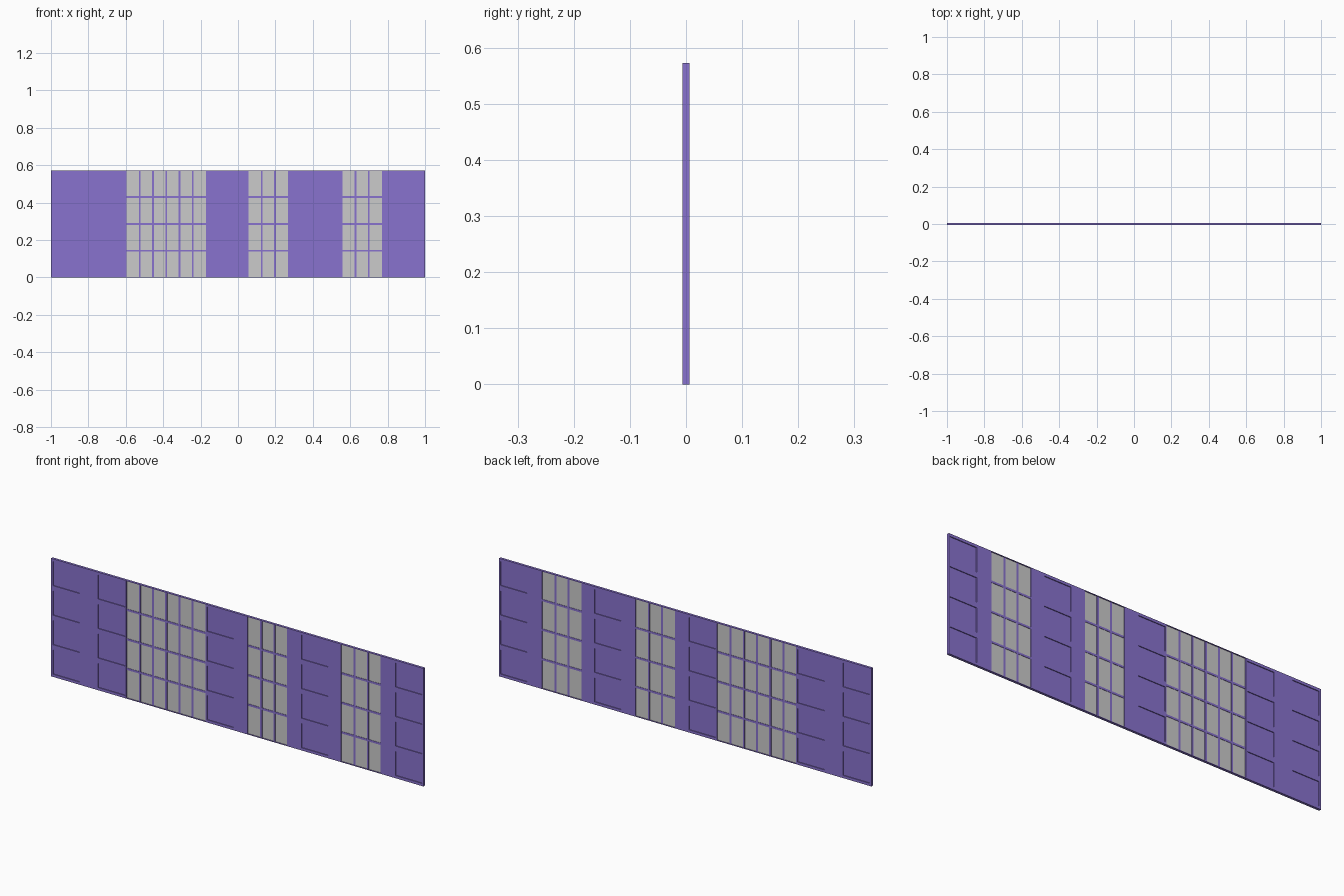
import bpy, bmesh
from mathutils import Matrix, Vector

if "Cube" in bpy.data.objects:
    bpy.data.objects.remove(bpy.data.objects["Cube"])

H = 0.573            # wall height
HALF = 0.006         # half wall thickness
ROWS = 4
FLOOR = H / ROWS
BAR = 0.010          # glazing bar width

purple = bpy.data.materials.new("purple_paint")
purple.diffuse_color = (0.25, 0.17, 0.62, 1)
purple.use_nodes = True
purple.node_tree.nodes["Principled BSDF"].inputs["Base Color"].default_value = purple.diffuse_color

# left edges of recessed panels, and window bays as (x0, x1, columns)
panels = [-0.99, -0.747, -0.163, 0.344, 0.85]
PANEL_W = 0.143
bays = [(-0.596, -0.171, 6), (0.056, 0.268, 3), (0.558, 0.77, 3)]


def boxes(name, spans, mat=None):
    """One object made of boxes, each given as (x0, x1, y0, y1, z0, z1)."""
    bm = bmesh.new()
    for x0, x1, y0, y1, z0, z1 in spans:
        m = Matrix.Translation(Vector((x0 + x1, y0 + y1, z0 + z1)) / 2)
        m = m @ Matrix.Diagonal((x1 - x0, y1 - y0, z1 - z0, 1))
        bmesh.ops.create_cube(bm, size=1, matrix=m)
    me = bpy.data.meshes.new(name)
    bm.to_mesh(me)
    bm.free()
    if mat:
        me.materials.append(mat)
    ob = bpy.data.objects.new(name, me)
    bpy.context.collection.objects.link(ob)
    return ob


# wall slab with recessed panels on both faces and openings for the bays
wall = boxes("wall", [(-1, 1, -HALF, HALF, 0, H)], purple)
cuts = [(x0, x1, -0.05, 0.05, 0.003, H - 0.003) for x0, x1, n in bays]
for x in panels:
    for r in range(ROWS):
        z = r * FLOOR + 0.013
        for y0, y1 in ((-0.05, -0.002), (0.002, 0.05)):
            cuts.append((x, x + PANEL_W, y0, y1, z, z + 0.117))
cutter = boxes("recess_cutter", cuts, purple)
cutter.hide_render = True
mod = wall.modifiers.new("recesses", "BOOLEAN")
mod.operation = "DIFFERENCE"
mod.solver = "EXACT"
mod.object = cutter
bpy.context.view_layer.objects.active = wall
bpy.ops.object.modifier_apply(modifier=mod.name)
bpy.data.objects.remove(cutter)

# glass panes, vertical mullions and horizontal transoms
panes, bars = [], []
for x0, x1, n in bays:
    w = (x1 - x0) / n
    panes.append((x0, x1, -0.002, 0.002, 0.003, H - 0.003))
    for i in range(1, n):
        x = x0 + i * w
        bars.append((x - BAR / 2, x + BAR / 2, -0.0035, 0.0035, 0.003, H - 0.003))
    for r in range(1, ROWS):
        z = r * FLOOR
        bars.append((x0, x1, -0.0036, 0.0036, z - BAR / 2, z + BAR / 2))
boxes("window_glass", panes)
boxes("window_bars", bars, purple)
